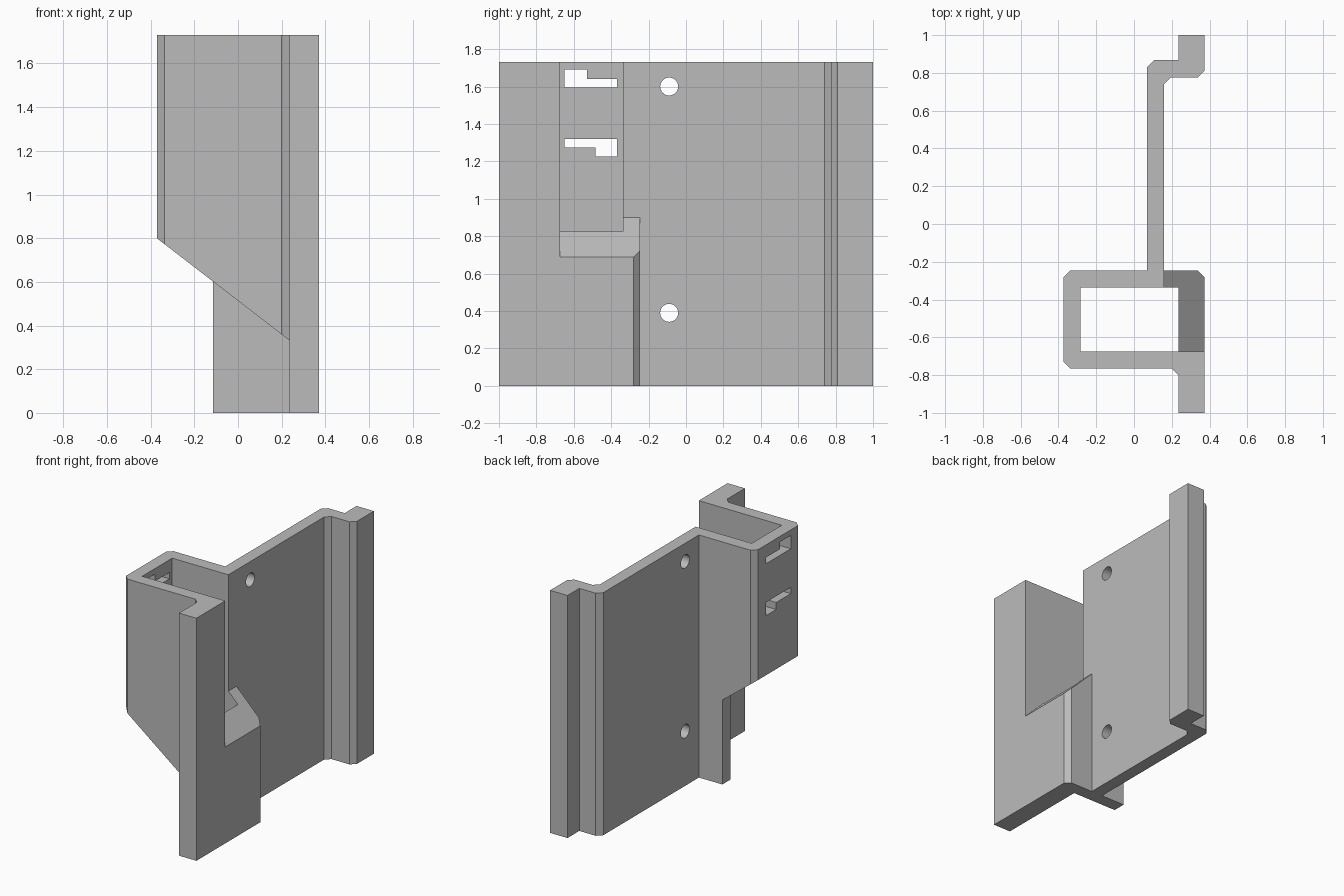
import bpy
import bmesh
import math
from mathutils import Vector

if "Cube" in bpy.data.objects:
    bpy.data.objects.remove(bpy.data.objects["Cube"], do_unlink=True)

HEIGHT = 1.73
C = 0.035                      # corner chamfer
LEFT, RIGHT = 0.372, -0.372    # outer faces in x
FLANGE = 0.235                 # inner face of the thick flanges
WEB_IN, WEB_OUT = 0.07, 0.16   # thin web
BOX_FRONT, BOX_BACK = -0.765, -0.245
CAV_FRONT, CAV_BACK = -0.675, -0.337

grey = bpy.data.materials.new("plain grey")
grey.use_nodes = True
grey.diffuse_color = (0.5, 0.5, 0.5, 1)
grey.node_tree.nodes["Principled BSDF"].inputs["Base Color"].default_value = (0.5, 0.5, 0.5, 1)


def prism(name, outline, place, lo, hi):
    """Extrude a closed 2D outline from lo to hi; place maps (u, v, depth) to xyz."""
    bm = bmesh.new()
    face = bm.faces.new([bm.verts.new(place(u, v, lo)) for u, v in outline])
    moved = bmesh.ops.extrude_face_region(bm, geom=[face])["geom"]
    shift = Vector(place(0, 0, hi)) - Vector(place(0, 0, lo))
    bmesh.ops.translate(bm, vec=shift, verts=[g for g in moved if isinstance(g, bmesh.types.BMVert)])
    bmesh.ops.recalc_face_normals(bm, faces=bm.faces)
    mesh = bpy.data.meshes.new(name)
    bm.to_mesh(mesh)
    bm.free()
    mesh.materials.append(grey)
    obj = bpy.data.objects.new(name, mesh)
    bpy.context.collection.objects.link(obj)
    return obj


def along_x(u, v, d):
    return (d, u, v)


def along_y(u, v, d):
    return (u, d, v)


def along_z(u, v, d):
    return (u, v, d)


def rect(u0, u1, v0, v1):
    return [(u0, v0), (u1, v0), (u1, v1), (u0, v1)]


# Plan outline: front flange, box, web and rear flange
plan = [
    (FLANGE, -1), (LEFT, -1),
    (LEFT, BOX_BACK - C), (LEFT - C, BOX_BACK),
    (WEB_OUT, BOX_BACK), (WEB_OUT, 0.775 - C), (WEB_OUT + C, 0.775),
    (LEFT - C, 0.775), (LEFT, 0.775 + C), (LEFT, 1), (FLANGE, 1),
    (FLANGE, 0.867), (WEB_IN + C, 0.867), (WEB_IN, 0.867 - C),
    (WEB_IN, BOX_BACK), (RIGHT + C, BOX_BACK), (RIGHT, BOX_BACK - C),
    (RIGHT, BOX_FRONT + C), (RIGHT + C, BOX_FRONT),
    (FLANGE - C, BOX_FRONT), (FLANGE, BOX_FRONT - C),
]
bracket = prism("mounting_bracket", plan, along_z, 0, HEIGHT)


# Sloping lower edge of the box
def slope(x):
    return 0.8 - 0.77 * (x - RIGHT)


def under_slope(x_end):
    return [(-0.5, -0.1), (x_end, -0.1), (x_end, slope(x_end)), (-0.5, slope(-0.5))]


# Stepped slots in the box side wall
upper_slot = [(-0.65, 1.595), (-0.37, 1.595), (-0.37, 1.64),
              (-0.53, 1.64), (-0.53, 1.69), (-0.65, 1.69)]
lower_slot = [(-0.65, 1.32), (-0.37, 1.32), (-0.37, 1.225),
              (-0.485, 1.225), (-0.485, 1.275), (-0.65, 1.275)]


def circle(y, z, radius, sides=32):
    return [(y + radius * math.cos(math.tau * i / sides),
             z + radius * math.sin(math.tau * i / sides)) for i in range(sides)]


# Open face of the box, ending in a 45 degree ramp on the flange
ramp = [(WEB_OUT, 0.9), (0.5, 0.56), (0.5, 2), (WEB_OUT, 2)]

cutters = [
    prism("cavity_cutter", rect(-0.283, FLANGE, CAV_FRONT, CAV_BACK), along_z, -0.1, 2),
    prism("ramp_cutter", ramp, along_y, CAV_FRONT, -0.2),
    prism("front_slope_cutter", under_slope(FLANGE), along_y, -0.9, CAV_BACK),
    prism("rear_slope_cutter", under_slope(-0.115), along_y, -0.5, -0.2),
    prism("upper_slot_cutter", upper_slot, along_x, -0.5, -0.2),
    prism("lower_slot_cutter", lower_slot, along_x, -0.5, -0.2),
]
for z in (0.39, 1.6):
    cutters.append(prism("screw_hole_cutter", circle(-0.09, z, 0.048), along_x, 0, 0.25))

# Cut every opening, then discard the cutters
bpy.context.view_layer.objects.active = bracket
bracket.select_set(True)
for cutter in cutters:
    cutter.hide_render = True
    mod = bracket.modifiers.new(cutter.name, "BOOLEAN")
    mod.operation = "DIFFERENCE"
    mod.solver = "EXACT"
    mod.object = cutter
    bpy.ops.object.modifier_apply(modifier=mod.name)
    bpy.data.objects.remove(cutter, do_unlink=True)
bpy.ops.object.shade_smooth_by_angle(angle=math.radians(30))
